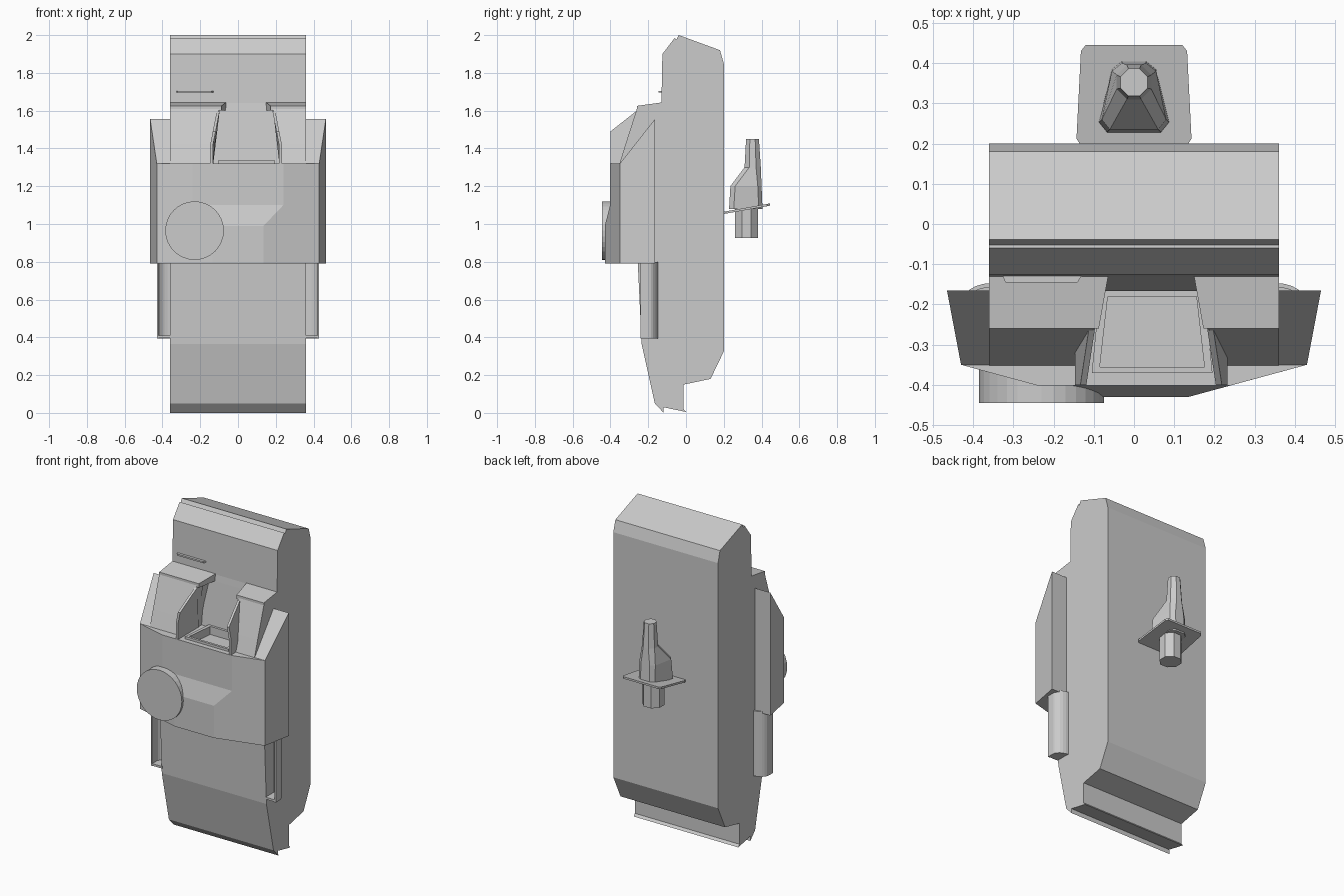
import bpy, bmesh, math
from mathutils import Vector

if "Cube" in bpy.data.objects:
    bpy.data.objects.remove(bpy.data.objects["Cube"])


def mesh_object(name, verts, faces):
    bm = bmesh.new()
    vs = [bm.verts.new(v) for v in verts]
    for f in faces:
        bm.faces.new([vs[i] for i in f])
    bmesh.ops.recalc_face_normals(bm, faces=bm.faces)
    me = bpy.data.meshes.new(name)
    bm.to_mesh(me)
    bm.free()
    ob = bpy.data.objects.new(name, me)
    bpy.context.collection.objects.link(ob)
    return ob


def loft(name, rings, closed=False):
    """Skin equal-length rings; cap the ends, or join last to first when closed."""
    n, m = len(rings[0]), len(rings)
    verts = [p for r in rings for p in r]
    faces = []
    for k in range(m if closed else m - 1):
        a, b = k * n, (k + 1) % m * n
        faces += [[a + i, a + (i + 1) % n, b + (i + 1) % n, b + i] for i in range(n)]
    if not closed:
        faces += [list(range(n)), list(range((m - 1) * n, m * n))]
    return mesh_object(name, verts, faces)


def side_prism(name, profile, xa, xb):
    """Extrude a (y, z) profile in x; xa and xb are functions of z."""
    return loft(name, [[(fx(z), y, z) for y, z in profile] for fx in (xa, xb)])


def plan_prism(name, plan, z0, z1):
    return loft(name, [[(x, y, z) for x, y in plan] for z in (z0, z1)])


def const(v):
    return lambda z: v


# Main body: one side profile
body = [(0, 0.005), (-0.12, 0.03), (-0.118, 0.0), (-0.165, 0.05), (-0.235, 0.365),
        (-0.255, 0.79), (-0.255, 1.0), (-0.165, 1.2), (-0.165, 1.32), (-0.135, 1.6),
        (-0.13, 1.64), (-0.125, 1.90), (-0.06, 1.985), (-0.052, 1.975), (-0.038, 2.0),
        (0.18, 1.92), (0.2, 1.85), (0.2, 0.325), (0.13, 0.18), (-0.012, 0.15), (-0.012, 0.02)]
side_prism("main_body", body, const(-0.36), const(0.36))

# Front shell with a stepped, faceted face
half = [(.43, -.35, 1.32), (.24, -.4015, 1.32), (.24, -.4015, 1.10), (.135, -.43, .99),
        (.135, -.43, .79), (.43, -.35, .79), (.465, -.165, .79), (.465, -.165, 1.32)]
verts = half + [(-x, y, z) for x, y, z in half]
faces = [[0, 1, 2, 3, 4, 5], [8, 9, 10, 11, 12, 13], [0, 5, 6, 7], [8, 13, 14, 15],
         [1, 2, 10, 9], [2, 3, 11, 10], [3, 4, 12, 11],
         [4, 5, 6, 14, 13, 12], [0, 1, 9, 8, 15, 7], [6, 7, 15, 14]]
shell = mesh_object("front_shell", verts, faces)

# Tray recessed in the shell top, with a low rim
inner = [(-0.085, -0.355), (0.175, -0.355), (0.155, -0.18), (-0.065, -0.18)]
outer = [(-0.105, -0.37), (0.195, -0.37), (0.175, -0.165), (-0.085, -0.165)]
cutter = plan_prism("tray_cutter", inner, 1.285, 1.4)
cutter.hide_render = True
mod = shell.modifiers.new("tray", 'BOOLEAN')
mod.operation = 'DIFFERENCE'
mod.solver = 'EXACT'
mod.object = cutter
bpy.context.view_layer.objects.active = shell
bpy.ops.object.modifier_apply(modifier=mod.name)
bpy.data.objects.remove(cutter)
loft("tray_rim", [[(x, y, z) for x, y in p] for p, z in
                  ((outer, 1.315), (outer, 1.335), (inner, 1.335), (inner, 1.315))], closed=True)


# Shoulders either side of the off-centre opening
MID = 0.0425


def inner_edge(s, shift=0.0):
    def f(z):
        t = min(max((z - 1.42) / 0.18, 0), 1)
        return MID + s * (0.1775 - 0.035 * t + shift)
    return f


for s, side in ((-1, "left"), (1, "right")):
    side_prism(side + "_shoulder",
               [(-0.12, 1.61), (-0.26, 1.61), (-0.321, 1.42), (-0.355, 1.31), (-0.12, 1.31), (-0.12, 1.42)],
               const(s * 0.36), inner_edge(s))
    # Thin upstanding wall along the opening
    side_prism(side + "_opening_wall",
               [(-0.2, 1.6), (-0.26, 1.6), (-0.40, 1.49), (-0.40, 1.42), (-0.40, 1.31), (-0.2, 1.31), (-0.2, 1.42)],
               inner_edge(s, 0.012), inner_edge(s, -0.003))
    # Top lip overhanging the opening
    plan = [(s * 0.36, -0.12), (MID + s * 0.105, -0.12), (MID + s * 0.13, -0.26), (s * 0.36, -0.26)]
    tops = [1.645, 1.645, 1.625, 1.625]
    loft(side + "_shoulder_lip", [[(x, y, 1.6) for x, y in plan],
                                  [(x, y, t) for (x, y), t in zip(plan, tops)]])

    # Sloping cheek above the shell
    mesh_object(side + "_cheek",
                [(s * x, y, z) for x, y, z in
                 ((.43, -.35, 1.32), (.355, -.35, 1.32), (.355, -.165, 1.32),
                  (.465, -.165, 1.32), (.355, -.165, 1.555), (.465, -.165, 1.555))],
                [[0, 1, 2, 3], [0, 1, 4, 5], [1, 2, 4], [0, 3, 5], [2, 3, 5, 4]])

    # Side trough: curved wall open to the front, with a floor
    arc = [(0.43, -0.242)]
    for i in range(7):
        a = math.radians(90 * i / 6)
        arc.append((0.355 + 0.075 * math.cos(a), -0.2 + 0.053 * math.sin(a)))
    thin = [(0.355 + (x - 0.355) * 0.88, y if y < -0.2 else -0.2 + (y + 0.2) * 0.8) for x, y in arc]
    plan_prism(side + "_trough_wall", [(s * x, y) for x, y in arc + thin[::-1]], 0.395, 0.80)
    plan_prism(side + "_trough_floor",
               [(s * x, y) for x, y in [(0.355, -0.242)] + thin], 0.397, 0.41)

# Round button on the front
N = 32
loft("round_button", [[(-0.23 + 0.155 * math.cos(2 * math.pi * i / N), y,
                        0.965 + 0.155 * math.sin(2 * math.pi * i / N)) for i in range(N)]
                      for y in (-0.36, -0.445)])

# Thin ridge on the upper front
plan_prism("front_ridge", [(-0.33, -0.12), (-0.32, -0.145), (-0.14, -0.145), (-0.125, -0.12)], 1.695, 1.705)

# Rear bracket: tilted plate, stem below, tapering post above
plate = [(-0.143, 0.212), (-0.135, 0.2), (0.135, 0.2), (0.143, 0.212),
         (0.132, 0.43), (0.12, 0.445), (-0.12, 0.445), (-0.132, 0.43)]
loft("bracket_plate", [[(x, y, z + (y - 0.2) * 0.18) for x, y in plate] for z in (1.053, 1.065)])


def octagon(cx, cy, rx, ry, z):
    k = 0.414
    return [(cx + rx * a, cy + ry * b, z) for a, b in
            ((-k, 1), (k, 1), (1, k), (1, -k), (k, -1), (-k, -1), (-1, -k), (-1, k))]


loft("bracket_stem", [octagon(0, 0.32, 0.06, 0.06, z) for z in (0.925, 1.085)])


def post_ring(w, y_near, y_far, z):
    pts = [(0.03, y_far), (0.055, y_far - 0.02), (w, y_near + 0.025), (w - 0.02, y_near)]
    return [(-0.03, y_far, z)] + [(x, y, z) for x, y in pts] + \
           [(-x, y, z) for x, y in reversed(pts[1:])]


loft("bracket_post", [post_ring(0.087, 0.228, 0.405, 1.08), post_ring(0.08, 0.235, 0.40, 1.2),
                      octagon(0, 0.353, 0.043, 0.043, 1.30), octagon(0, 0.352, 0.034, 0.034, 1.45)])
